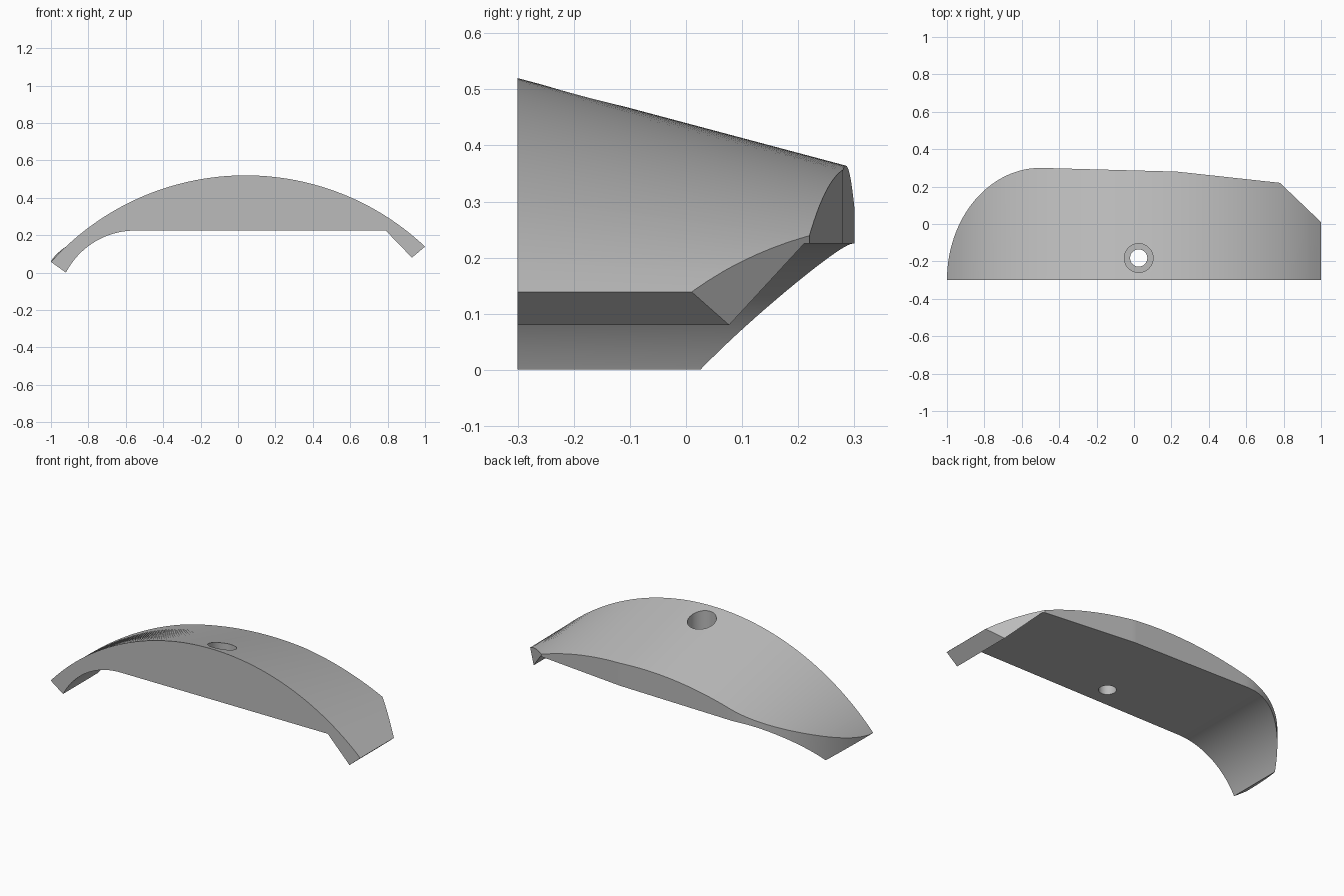
import bpy
import bmesh
import math

cube = bpy.data.objects.get("Cube")
if cube:
    bpy.data.objects.remove(cube, do_unlink=True)

FRONT, BACK = -0.3, 0.3
FLAT = 0.225


def lerp(a, b, t):
    return a + (b - a) * t


def back_edge(x):
    """Plan outline: elliptical left corner, slightly bent back, right chamfer."""
    if x < -0.5:
        return FRONT + 0.6 * math.sqrt(max(0, 1 - ((x + 0.5) / 0.5) ** 2))
    if x < 0.23:
        return lerp(BACK, 0.28, (x + 0.5) / 0.73)
    if x < 0.78:
        return lerp(0.28, 0.22, (x - 0.23) / 0.55)
    return lerp(0.22, 0.01, (x - 0.78) / 0.22)


def crown(x, y):
    """Ruled top between a tight front arc and a flatter back arc."""
    front = math.sqrt(1.96 - (x - 0.04) ** 2) - 0.88
    back = 0.36 - 0.24 * (x - 0.04) ** 2
    return lerp(front, back, (y - FRONT) / (BACK - FRONT))


def underside(x):
    """Slanted tips, rounded left leg, flat middle and straight right leg."""
    if x < -0.92:
        return lerp(crown(-1, FRONT), 0, (x + 1) / 0.08)
    if x < -0.55:
        return FLAT - 0.417 + math.sqrt(0.417 ** 2 - (x + 0.55) ** 2)
    if x < 0.79:
        return FLAT
    if x < 0.93:
        return lerp(FLAT, 0.08, (x - 0.79) / 0.14)
    return lerp(0.08, crown(1, FRONT), (x - 0.93) / 0.07)


# Stations: closely spaced toward the rounded corner, plus every corner
stations = {round(-0.5 - 0.5 * math.cos(i * math.pi / 64), 4) for i in range(33)}
stations |= {round(-0.5 + i * 0.03, 4) for i in range(51)}
stations |= {-0.92, -0.55, 0.23, 0.78, 0.79, 0.93, 1.0}

# Arched body
bm = bmesh.new()
sections = []
for x in sorted(stations):
    yb, low = back_edge(x), underside(x)
    corners = [(FRONT, low), (FRONT, max(low, crown(x, FRONT))),
               (yb, max(low, crown(x, yb))), (yb, low)]
    sections.append([bm.verts.new((x, y, z)) for y, z in corners])
for a, b in zip(sections, sections[1:]):
    for i in range(4):
        j = (i + 1) % 4
        bm.faces.new((a[i], a[j], b[j], b[i]))
bm.faces.new(sections[0])
bm.faces.new(sections[-1])
bmesh.ops.remove_doubles(bm, verts=bm.verts, dist=0.0005)
bmesh.ops.recalc_face_normals(bm, faces=bm.faces)
mesh = bpy.data.meshes.new("arched_body")
bm.to_mesh(mesh)
bm.free()
body = bpy.data.objects.new("arched_body", mesh)
bpy.context.collection.objects.link(body)

# Grey material
grey = bpy.data.materials.new("plain_grey")
grey.use_nodes = True
colour = (0.5, 0.5, 0.5, 1)
grey.diffuse_color = colour
grey.node_tree.nodes["Principled BSDF"].inputs["Base Color"].default_value = colour
mesh.materials.append(grey)

# Screw hole with a wider counterbore
for name, radius, bottom in (("screw_hole", 0.046, 0), ("counterbore", 0.077, 0.33)):
    bpy.ops.mesh.primitive_cylinder_add(vertices=48, radius=radius, depth=1,
                                        location=(0.025, -0.182, bottom + 0.5))
    cutter = bpy.context.object
    cutter.name = name + "_cutter"
    cutter.hide_render = True
    cutter.data.materials.append(grey)
    cut = body.modifiers.new(name, "BOOLEAN")
    cut.operation = "DIFFERENCE"
    cut.solver = "EXACT"
    cut.object = cutter
    bpy.ops.object.select_all(action="DESELECT")
    body.select_set(True)
    bpy.context.view_layer.objects.active = body
    bpy.ops.object.modifier_apply(modifier=name)
    bpy.data.objects.remove(cutter, do_unlink=True)

bpy.ops.object.shade_smooth_by_angle(angle=math.radians(25))
